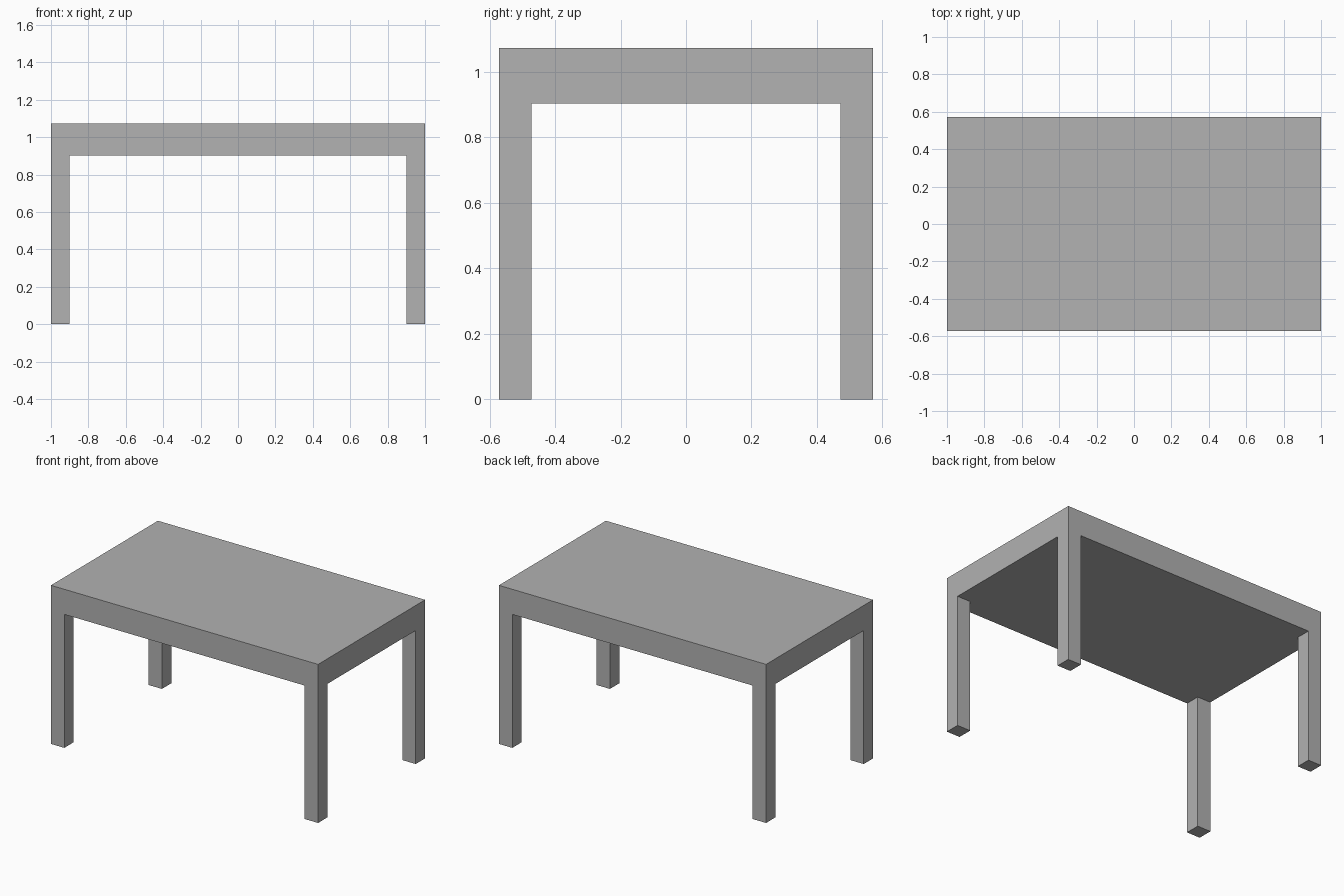
import bpy
import bmesh
from mathutils import Matrix, Vector

default_cube = bpy.data.objects.get("Cube")
if default_cube:
    bpy.data.objects.remove(default_cube, do_unlink=True)

HALF_X, HALF_Y = 1.0, 0.572
HEIGHT, UNDERSIDE = 1.073, 0.903
LEG = 0.1

# Plain grey finish
grey = bpy.data.materials.new("plain_grey")
grey.use_nodes = True
colour = (0.445, 0.445, 0.445, 1.0)
grey.diffuse_color = colour
grey.node_tree.nodes["Principled BSDF"].inputs["Base Color"].default_value = colour


def box(name, low, high, open_top=False):
    """Flat-shaded box between two corners."""
    low, high = Vector(low), Vector(high)
    bm = bmesh.new()
    bmesh.ops.create_cube(bm, size=1, matrix=Matrix.LocRotScale((low + high) / 2, None, high - low))
    if open_top:
        bm.normal_update()
        tops = [f for f in bm.faces if f.normal.z > 0.9]
        bmesh.ops.delete(bm, geom=tops, context="FACES_ONLY")
    mesh = bpy.data.meshes.new(name)
    bm.to_mesh(mesh)
    bm.free()
    mesh.materials.append(grey)
    obj = bpy.data.objects.new(name, mesh)
    bpy.context.collection.objects.link(obj)
    return obj


# Thick slab top
box("tabletop", (-HALF_X, -HALF_Y, UNDERSIDE), (HALF_X, HALF_Y, HEIGHT))

# Square legs flush with the corners, open where they meet the slab
for side, sx in (("left", 1), ("right", -1)):
    for end, sy in (("front", -1), ("back", 1)):
        cx, cy = sx * (HALF_X - LEG / 2), sy * (HALF_Y - LEG / 2)
        box(f"{end}_{side}_leg",
            (cx - LEG / 2, cy - LEG / 2, 0),
            (cx + LEG / 2, cy + LEG / 2, UNDERSIDE), open_top=True)
